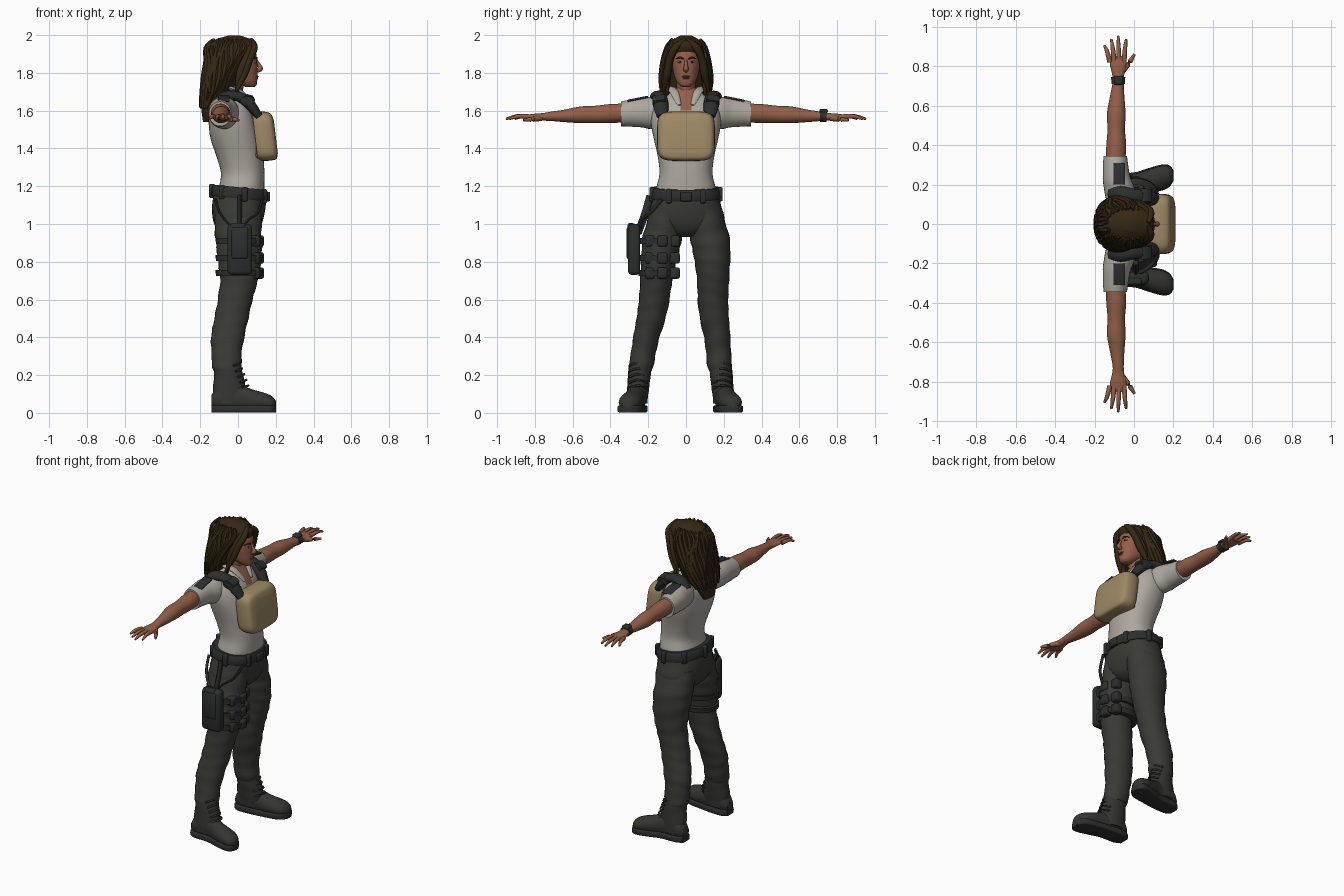
import bpy
import bmesh
import math
import random
from mathutils import Vector

random.seed(4)
if "Cube" in bpy.data.objects:
    bpy.data.objects.remove(bpy.data.objects["Cube"], do_unlink=True)


def material(name, red, green, blue):
    mat = bpy.data.materials.new(name)
    mat.diffuse_color = (red, green, blue, 1)
    mat.use_nodes = True
    shader = mat.node_tree.nodes["Principled BSDF"]
    shader.inputs["Base Color"].default_value = (red, green, blue, 1)
    shader.inputs["Roughness"].default_value = .8
    return mat


SKIN = material("skin", .29, .115, .065)
LIPS = material("lips", .2, .06, .045)
HAIR = material("dark brown hair", .035, .021, .007)
SHIRT = material("off white shirt", .42, .39, .35)
PANTS = material("dark olive trousers", .042, .043, .036)
BOOT = material("boot leather", .035, .036, .031)
GEAR = material("black gear", .026, .028, .027)
TAN = material("tan vest", .34, .25, .13)
LINING = material("brown lining", .2, .09, .05)
EYE = material("eye white", .4, .36, .32)


def smooth_rows(rows, steps):
    """Catmull-Rom interpolation of rows of numbers."""
    out = []
    for i in range(len(rows) - 1):
        a, b = rows[max(i - 1, 0)], rows[i]
        c, d = rows[i + 1], rows[min(i + 2, len(rows) - 1)]
        for k in range(steps):
            t = k / steps
            out.append([q + t / 2 * (r - p + t * (2 * p - 5 * q + 4 * r - s + t * (3 * (q - r) + s - p)))
                        for p, q, r, s in zip(a, b, c, d)])
    out.append(list(rows[-1]))
    return out


def finish(name, bm, mat, warp=None):
    if warp:
        for vert in bm.verts:
            vert.co = warp(vert.co.copy())
    bmesh.ops.recalc_face_normals(bm, faces=bm.faces)
    mesh = bpy.data.meshes.new(name)
    bm.to_mesh(mesh)
    bm.free()
    mesh.materials.append(mat)
    obj = bpy.data.objects.new(name, mesh)
    bpy.context.collection.objects.link(obj)
    bpy.ops.object.select_all(action='DESELECT')
    obj.select_set(True)
    bpy.context.view_layer.objects.active = obj
    bpy.ops.object.shade_smooth_by_angle(angle=math.radians(50))
    return obj


def skin_rings(bm, rings):
    rings = [[bm.verts.new(p) for p in ring] for ring in rings]
    for low, high in zip(rings, rings[1:]):
        for i in range(len(low)):
            j = (i + 1) % len(low)
            bm.faces.new((low[i], low[j], high[j], high[i]))
    bm.faces.new(rings[0])
    bm.faces.new(rings[-1])


def loft(name, mat, axis, rows, power=2, sides=28, steps=4, warp=None, fold=0):
    """Rows: position on the axis, two centre and two radius values."""
    bm = bmesh.new()
    rings = []
    for t, ca, cb, ra, rb in smooth_rows(rows, steps):
        ring = []
        for i in range(sides):
            ang = math.tau * i / sides
            c, s = math.cos(ang), math.sin(ang)
            grow = 1 + fold * math.sin(t * 70 + 2 * math.sin(ang + t * 9))
            a = ca + ra * grow * math.copysign(abs(c) ** (2 / power), c)
            b = cb + rb * grow * math.copysign(abs(s) ** (2 / power), s)
            ring.append({'x': (t, a, b), 'y': (a, t, b), 'z': (a, b, t)}[axis])
        rings.append(ring)
    skin_rings(bm, rings)
    return finish(name, bm, mat, warp)


def tube(name, mat, points, radii, warp=None, flat=1, sides=8, steps=4):
    """Tapered tube; flat squashes it along the frame's second direction."""
    rows = [list(p) + [radii[min(i, len(radii) - 1)]] for i, p in enumerate(points)]
    rows = smooth_rows(rows, steps)
    path = [Vector(r[:3]) for r in rows]
    rings = []
    for i, row in enumerate(rows):
        tangent = (path[min(i + 1, len(path) - 1)] - path[max(i - 1, 0)]).normalized()
        guide = Vector((0, 1, 0)) if abs(tangent.y) < .8 else Vector((1, 0, 0))
        u = (guide - tangent * guide.dot(tangent)).normalized()
        v = tangent.cross(u) * flat
        rings.append([path[i] + row[3] * (u * math.cos(math.tau * k / sides) + v * math.sin(math.tau * k / sides))
                      for k in range(sides)])
    bm = bmesh.new()
    skin_rings(bm, rings)
    return finish(name, bm, mat, warp)


def block(name, mat, centre, size, bevel=.012, warp=None):
    bm = bmesh.new()
    bmesh.ops.create_cube(bm, size=1)
    for vert in bm.verts:
        vert.co = Vector(c + v * s for c, v, s in zip(centre, vert.co, size))
    bmesh.ops.bevel(bm, geom=bm.edges[:], offset=bevel, segments=2, profile=.5, affect='EDGES')
    return finish(name, bm, mat, warp)


def ball(name, mat, centre, size):
    bm = bmesh.new()
    bmesh.ops.create_uvsphere(bm, u_segments=16, v_segments=10, radius=1)
    return finish(name, bm, mat, lambda p: Vector(c + v * s for c, v, s in zip(centre, p, size)))


def mirrored(side):
    return lambda p: Vector((p.x, side * p.y, p.z))


def stance(side):
    """The right leg is set further out than the left."""
    def warp(p):
        out = .06 * min(max((.85 - p.z) / .6, 0), 1) if side < 0 else 0
        return Vector((p.x, side * (p.y + out), p.z))
    return warp


# Shirt with open neck
torso = loft("shirt", SHIRT, 'z', [
    (1.13, .01, 0, .13, .165), (1.2, .02, 0, .12, .155), (1.27, .025, 0, .115, .14), (1.36, .01, 0, .125, .15),
    (1.45, -.01, 0, .135, .17), (1.53, -.025, 0, .13, .185), (1.6, -.035, 0, .12, .18), (1.65, -.04, 0, .1, .15),
    (1.69, -.04, 0, .075, .09), (1.72, -.035, 0, .055, .06)], power=2.3, sides=48)
torso.data.materials.append(SKIN)
for face in torso.data.polygons:
    if face.center.x > -.02 and abs(face.center.y) < (face.center.z - 1.57) * .6:
        face.material_index = 1

# Neck, head and face
loft("neck", SKIN, 'z', [(1.62, -.035, 0, .06, .06), (1.7, -.025, 0, .05, .05), (1.8, -.01, 0, .055, .052)])
loft("head", SKIN, 'z', [
    (1.724, .065, 0, .02, .02), (1.735, .058, 0, .04, .035), (1.76, .037, 0, .065, .054), (1.8, .015, 0, .088, .067),
    (1.86, .005, 0, .097, .074), (1.92, -.005, 0, .095, .07), (1.97, -.01, 0, .06, .05)], power=2.2)
tube("nose", SKIN, [(.095, 0, 1.87), (.11, 0, 1.845), (.118, 0, 1.822), (.1, 0, 1.81)], [.007, .009, .014, .01])
ball("upper_lip", LIPS, (.1, 0, 1.781), (.009, .023, .005))
ball("lower_lip", LIPS, (.098, 0, 1.772), (.009, .019, .006))
for side, label in ((1, "left"), (-1, "right")):
    ball(label + "_eye", EYE, (.09, side * .031, 1.858), (.008, .014, .006))
    ball(label + "_iris", HAIR, (.096, side * .031, 1.858), (.004, .006, .006))
    tube(label + "_brow", HAIR, [(.1, .012, 1.874), (.097, .032, 1.881), (.082, .055, 1.874)],
         [.004, .005, .002], mirrored(side))

# Hair mass and wavy locks
HAIR_ROWS = [(1.54, -.165, 0, .02, .05), (1.62, -.15, 0, .045, .095), (1.7, -.11, 0, .08, .12),
             (1.78, -.085, 0, .095, .128), (1.86, -.055, 0, .112, .118), (1.93, -.035, 0, .135, .1),
             (1.97, -.025, 0, .11, .075), (1.998, -.02, 0, .03, .03)]
loft("hair", HAIR, 'z', HAIR_ROWS, sides=40)
LOCKS = 26
for n in range(LOCKS):
    base = math.radians(65 + 230 * n / (LOCKS - 1))
    path = []
    for k, (z, cx, cy, rx, ry) in enumerate(HAIR_ROWS[6:n % 3 % 2:-1]):
        ang = base + .12 * math.sin(k * 1.7 + n)
        path.append((cx + rx * math.cos(ang), ry * math.sin(ang), z + random.uniform(-.01, .01)))
    tube("hair_lock", HAIR, path, [.008, .014, .018, .018, .017, .012], sides=6)
for side in (1, -1):
    for drop in (0, .02):
        tube("front_lock", HAIR, [(.07, .005, 1.975 - drop), (.085 - drop, .055, 1.935), (.06 - drop, .085, 1.87),
             (.03 - drop, .1, 1.79), (-.01, .12 - drop, 1.7 - drop)], [.012, .02, .02, .021, .006], mirrored(side))

# Sleeves, arms, hands and shoulder gear
for side, label in ((1, "left"), (-1, "right")):
    flip = mirrored(side)
    loft(label + "_sleeve", SHIRT, 'y', [(.08, -.06, 1.585, .07, .08), (.18, -.075, 1.588, .078, .085),
         (.25, -.09, 1.59, .068, .077), (.345, -.095, 1.583, .06, .065)], warp=flip, fold=.01)
    loft(label + "_arm", SKIN, 'y', [
        (.3, -.095, 1.588, .05, .05), (.4, -.09, 1.585, .05, .05), (.48, -.09, 1.58, .044, .046),
        (.56, -.09, 1.578, .047, .044), (.65, -.085, 1.572, .036, .032), (.72, -.08, 1.57, .028, .024),
        (.76, -.08, 1.567, .031, .02), (.81, -.08, 1.567, .042, .016), (.85, -.08, 1.565, .036, .01)], warp=flip)
    for tip_x, tip_y in ((-.15, .905), (-.115, .935), (-.08, .953), (-.04, .935)):
        root = -.08 + (tip_x + .085) * .65
        tube(label + "_finger", SKIN, [(root, .82, 1.567), ((root + tip_x) / 2, (tip_y + .84) / 2, 1.57),
             (tip_x, tip_y, 1.556)], [.013, .011, .006], flip)
    tube(label + "_thumb", SKIN, [(-.07, .765, 1.563), (-.03, .81, 1.555), (.003, .86, 1.55)], [.018, .014, .007], flip)
    block(label + "_shoulder_patch", GEAR, (-.075, .255, 1.664), (.06, .11, .012), .004,
          lambda p: Vector((p.x, side * p.y, p.z - (p.y - .25) * .2)))
    tube(label + "_collar", SHIRT, [(-.095, .02, 1.715), (-.05, .075, 1.72), (.02, .06, 1.695), (.075, .035, 1.63)],
         [.02, .022, .024, .01], flip, flat=.5)
    tube(label + "_shoulder_strap", GEAR, [(-.12, .155, 1.635), (-.07, .15, 1.672), (0, .14, 1.675), (.06, .135, 1.635),
         (.11, .125, 1.57)], [.03, .042, .038, .042, .03], flip, flat=.7, sides=12)
    tube(label + "_strap_tab", GEAR, [(.05, .11, 1.66), (.05, .175, 1.65)], [.04], flip, flat=.7)
loft("watch_strap", GEAR, 'y', [(.71, -.08, 1.57, .034, .03), (.745, -.08, 1.57, .036, .03)], steps=1)
block("watch_case", GEAR, (-.08, .728, 1.598), (.045, .045, .02), .006)

# Chest plate carrier
lean = lambda p: Vector((p.x - (p.z - 1.465) * .12, p.y, p.z))
loft("chest_plate", TAN, 'x', [(.09, 0, 1.465, .14, .125), (.12, 0, 1.465, .152, .131), (.165, 0, 1.465, .15, .128),
     (.19, 0, 1.463, .135, .117), (.2, 0, 1.46, .1, .085)], power=5, sides=48, warp=lean)
block("plate_lining", LINING, (.085, 0, 1.47), (.03, .24, .24), .01, lean)

# Trousers and boots
loft("trouser_seat", PANTS, 'z', [(.93, .0, 0, .06, .05), (.96, 0, 0, .105, .12), (1.02, 0, 0, .132, .2),
     (1.1, .005, 0, .142, .185), (1.18, .012, 0, .135, .168)], power=2.3, sides=40)
for side, label in ((1, "left"), (-1, "right")):
    move = stance(side)
    loft(label + "_trouser_leg", PANTS, 'z', [
        (1.08, .005, .1, .125, .085), (.98, 0, .115, .124, .102), (.9, .005, .13, .122, .104),
        (.8, .01, .14, .115, .094), (.7, .005, .143, .1, .085), (.6, -.015, .143, .092, .081), (.5, -.035, .15, .09, .077),
        (.4, -.055, .165, .088, .07), (.32, -.06, .172, .08, .066), (.25, -.06, .178, .078, .066),
        (.22, -.055, .182, .07, .06)], warp=move, fold=.025)
    loft(label + "_boot_shaft", BOOT, 'z', [(.27, -.055, .182, .07, .058), (.2, -.05, .187, .077, .06),
         (.12, -.045, .195, .088, .058), (.05, -.05, .2, .085, .055)], warp=move, fold=.015)
    foot = [(-.14, .2, .06, .03, .035), (-.1, .2, .075, .05, .065), (0, .205, .078, .05, .075),
            (.07, .22, .066, .056, .06), (.14, .235, .058, .06, .048), (.18, .243, .052, .048, .036),
            (.2, .246, .045, .02, .02)]
    loft(label + "_boot_foot", BOOT, 'x', foot, warp=move)
    loft(label + "_boot_sole", GEAR, 'x', [(x, y, .021, w + .006, .02) for x, y, z, w, h in foot], power=6, warp=move)
    for n in range(5):
        z, x = .13 + n * .03, .055 - n * .011
        tube(label + "_lace", GEAR, [(x - .035, .145, z), (x, .195, z + .015), (x - .035, .24, z)], [.006], move)

# Belt and its pouches
loft("belt", GEAR, 'z', [(1.115, .008, 0, .147, .183), (1.125, .009, 0, .152, .187), (1.165, .011, 0, .147, .178),
     (1.175, .012, 0, .14, .172)], power=2.3, sides=40, steps=1, warp=lambda p: Vector((p.x, p.y, p.z + .02 - p.x * .1)))
block("belt_buckle", GEAR, (.16, 0, 1.145), (.02, .06, .05), .006)
for ang in range(30, 360, 50):
    a = math.radians(ang)
    block("belt_keeper", GEAR, (.01 + .148 * math.cos(a), .182 * math.sin(a), 1.16 - .015 * math.cos(a)),
          (.03, .03, .075), .007)

# Holster rig on the right thigh
block("holster", GEAR, (.01, -.275, .865), (.13, .065, .27), .02)
block("holster_cover", GEAR, (.01, -.3, .9), (.09, .03, .17), .012)
block("pistol_grip", GEAR, (.0, -.29, .98), (.08, .04, .05), .012)
for z in (.74, .82, .91):
    loft("thigh_strap", GEAR, 'z', [(z - .016, .006, -.145, .122, .107), (z + .016, .006, -.142, .126, .11)], steps=1)
    for y in (-.19, -.125, -.06):
        block("thigh_pouch", GEAR, (.115 - abs(y + .13) * .4, y, z), (.05, .055, .06), .012)
for rear, drop in ((-.12, 1), (.13, 1.02)):
    tube("hanging_strap", GEAR, [(rear, -.13, 1.13), (rear * .8, -.19, 1.06), (rear * .4, -.235, drop), (.01, -.25, .96)],
         [.01], flat=.7)
tube("holster_hanger", GEAR, [(.01, -.19, 1.15), (.01, -.215, 1.06), (.01, -.255, .95)], [.02], flat=.6)
